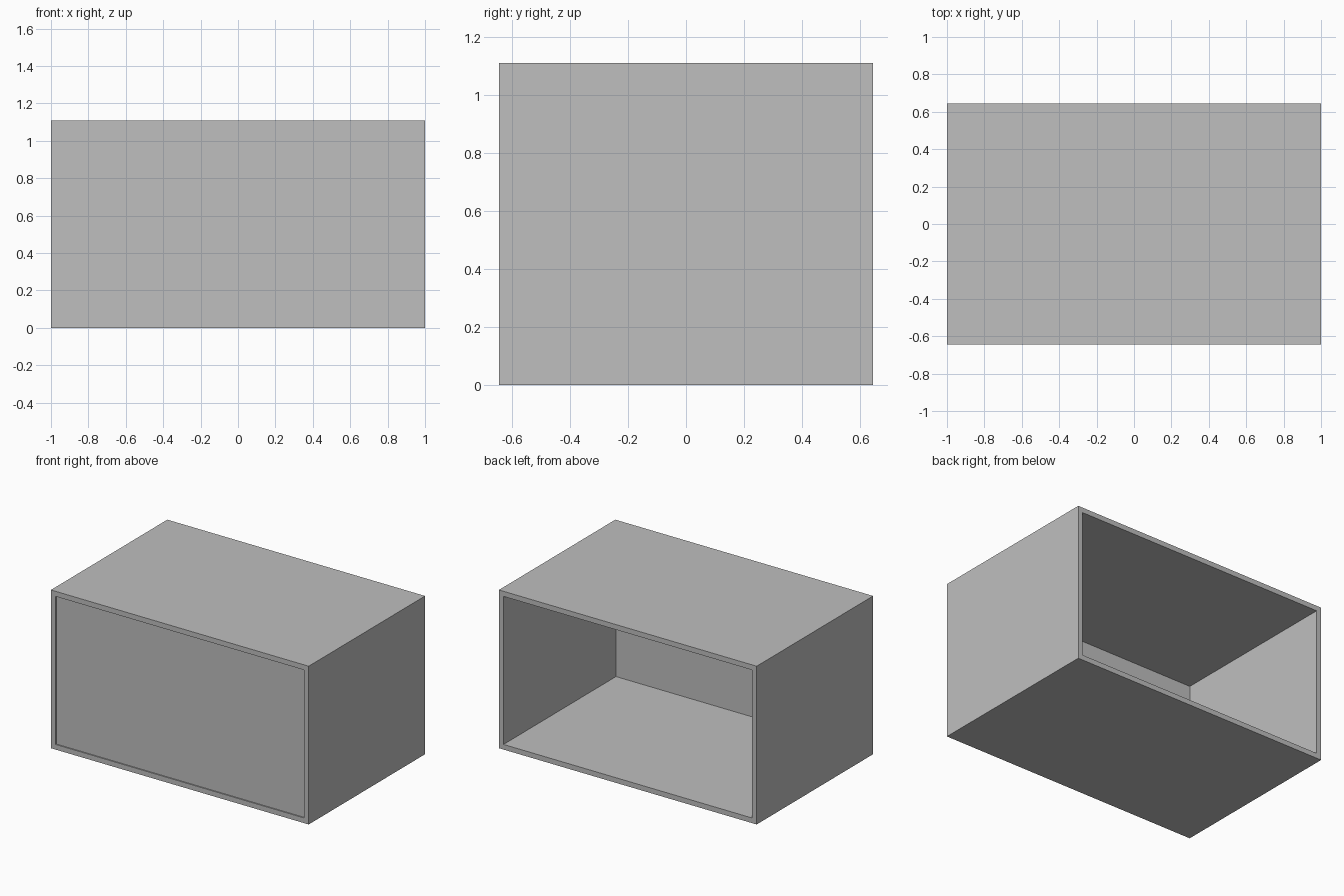
import bpy, bmesh

if "Cube" in bpy.data.objects:
    bpy.data.objects.remove(bpy.data.objects["Cube"], do_unlink=True)

W, D, H = 2.0, 1.29, 1.11   # outer size
T = 0.036                   # board thickness
RECESS = 0.008              # front panel set back from the frame edge

grey = bpy.data.materials.new("light_grey")
grey.use_nodes = True
colour = (0.52, 0.52, 0.52, 1)
grey.diffuse_color = colour
grey.node_tree.nodes["Principled BSDF"].inputs["Base Color"].default_value = colour


def box(name, size, centre, open_ends=False):
    """Box of a given size; open_ends leaves out the front and back faces."""
    bm = bmesh.new()
    bmesh.ops.create_cube(bm, size=1)
    bmesh.ops.scale(bm, vec=size, verts=bm.verts)
    if open_ends:
        ends = [f for f in bm.faces if abs(f.normal.y) > 0.5]
        bmesh.ops.delete(bm, geom=ends, context='FACES_ONLY')
    mesh = bpy.data.meshes.new(name)
    bm.to_mesh(mesh)
    bm.free()
    mesh.materials.append(grey)
    ob = bpy.data.objects.new(name, mesh)
    ob.location = centre
    bpy.context.collection.objects.link(ob)
    return ob


# Four-sided casing, thickened inwards
casing = box("casing", (W, D, H), (0, 0, H / 2), open_ends=True)
walls = casing.modifiers.new("wall_thickness", 'SOLIDIFY')
walls.thickness = T
walls.offset = -1
walls.use_even_offset = True

# Panel closing the front, slightly recessed; the back stays open
box("front_panel", (W - 2 * T, T, H - 2 * T),
    (0, -D / 2 + RECESS + T / 2, H / 2))
